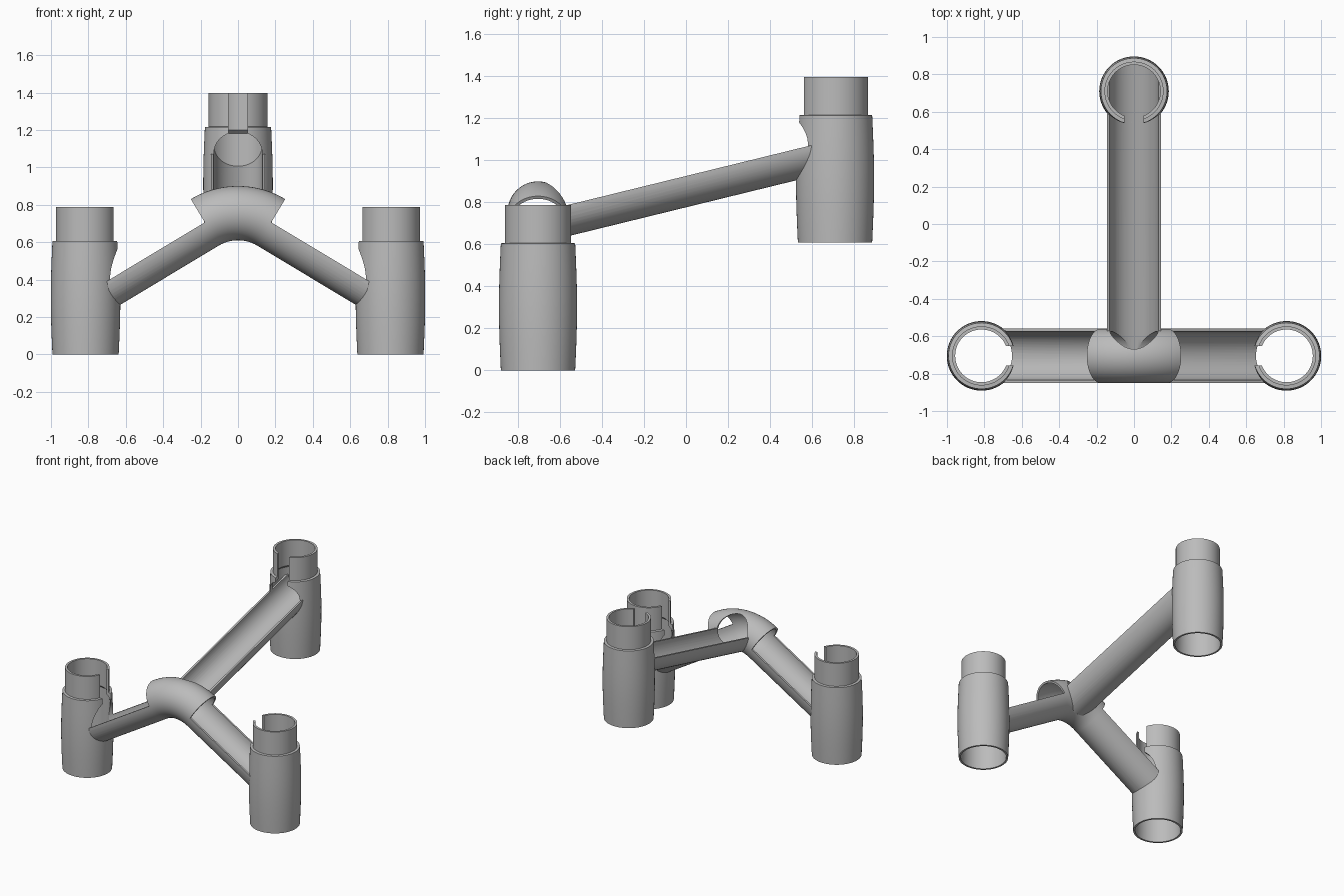
import bpy, bmesh, math
from mathutils import Vector

if "Cube" in bpy.data.objects:
    bpy.data.objects.remove(bpy.data.objects["Cube"])

OUTER, INNER = 0.145, 0.13          # channel radii
BORE = 0.163                        # lower socket bore
FRONT_Y, REAR_Y, SIDE_X = -0.705, 0.71, 0.815
BEND, BEND_R, BEND_Z = math.radians(31), 0.345, 0.41
REAR_SLOPE = 0.245

grey = bpy.data.materials.new("plain grey")
grey.use_nodes = True
COLOUR = (0.5, 0.5, 0.5, 1)
grey.diffuse_color = COLOUR
grey.node_tree.nodes["Principled BSDF"].inputs["Base Color"].default_value = COLOUR


def finish(name, bm):
    bmesh.ops.recalc_face_normals(bm, faces=bm.faces)
    mesh = bpy.data.meshes.new(name)
    bm.to_mesh(mesh)
    bm.free()
    mesh.materials.append(grey)
    ob = bpy.data.objects.new(name, mesh)
    bpy.context.collection.objects.link(ob)
    return ob


def arc(r, start, end, steps):
    return [(r * math.cos(start + (end - start) * i / steps),
             r * math.sin(start + (end - start) * i / steps)) for i in range(steps + 1)]


def disc(r):
    return arc(r, 0, math.tau, 48)[:-1]


def half_pipe():
    return arc(OUTER, math.pi, math.tau, 24) + arc(INNER, math.tau, math.pi, 24)


def sweep(name, profile, stations):
    """Carry a closed profile through (point, direction) stations."""
    bm = bmesh.new()
    rings = []
    for point, d in stations:
        d = Vector(d).normalized()
        side = d.cross(Vector((0, 0, 1))).normalized()
        up = side.cross(d)
        rings.append([bm.verts.new(Vector(point) + side * u + up * v) for u, v in profile])
    n = len(profile)
    for a, b in zip(rings, rings[1:]):
        for i in range(n):
            bm.faces.new((a[i], a[(i + 1) % n], b[(i + 1) % n], b[i]))
    bm.faces.new(rings[0])
    bm.faces.new(rings[-1])
    return finish(name, bm)


def straight(name, profile, p, q):
    p, q = Vector(p), Vector(q)
    return sweep(name, profile, [(p, q - p), (q, q - p)])


def lathe(name, profile, x, y, z):
    """Revolve a closed (radius, height) profile about a vertical axis."""
    bm = bmesh.new()
    steps = 64
    rings = [[bm.verts.new((x + r * math.cos(k * math.tau / steps),
                            y + r * math.sin(k * math.tau / steps), z + h))
              for r, h in profile] for k in range(steps)]
    n = len(profile)
    for k in range(steps):
        a, b = rings[k], rings[(k + 1) % steps]
        for i in range(n):
            bm.faces.new((a[i], a[(i + 1) % n], b[(i + 1) % n], b[i]))
    return finish(name, bm)


def post(r, x, y, z0, z1):
    bm = bmesh.new()
    bmesh.ops.create_cone(bm, cap_ends=True, segments=64, radius1=r, radius2=r, depth=z1 - z0)
    bmesh.ops.translate(bm, verts=bm.verts, vec=(x, y, (z0 + z1) / 2))
    return finish("cutter", bm)


def box(centre, size):
    bm = bmesh.new()
    bmesh.ops.create_cube(bm, size=1)
    bmesh.ops.scale(bm, verts=bm.verts, vec=size)
    bmesh.ops.translate(bm, verts=bm.verts, vec=centre)
    return finish("cutter", bm)


def cut(ob, cutter, operation='DIFFERENCE'):
    mod = ob.modifiers.new("cut", 'BOOLEAN')
    mod.operation, mod.solver, mod.object = operation, 'EXACT', cutter
    bpy.context.view_layer.objects.active = ob
    bpy.ops.object.modifier_apply(modifier=mod.name)
    bpy.data.objects.remove(cutter)


def socket(name, x, y, z, channel, slot_dir):
    """Barrel with a neck, opened where the channel joins it."""
    belly = [(0.177 + 0.009 * math.sin(math.pi * i / 12), 0.605 * i / 12) for i in range(13)]
    profile = belly + [(0.158, 0.607), (0.158, 0.787), (0.141, 0.787),
                       (0.141, 0.59), (BORE, 0.57), (BORE, 0)]
    ob = lathe(name, profile, x, y, z)
    cut(ob, straight("cutter", disc(INNER), *channel))
    dx, dy = slot_dir
    size = (0.2 if dx else 0.104, 0.2 if dy else 0.104, 0.4)
    cut(ob, box((x + dx * 0.15, y + dy * 0.15, z + 0.65), size))
    return ob


def rear_axis(y):
    return (0, y, 0.753 + REAR_SLOPE * (y - FRONT_Y))


def elbow(name, r, extra):
    """Bent pipe over the hub, with optional straight overshoot."""
    def station(t, along=0):
        d = Vector((math.cos(t), 0, -math.sin(t)))
        p = Vector((BEND_R * math.sin(t), FRONT_Y, BEND_Z + BEND_R * math.cos(t)))
        return p + d * along, d
    stations = [station(-BEND + 2 * BEND * i / 24) for i in range(25)]
    if extra:
        stations = [station(-BEND, -extra)] + stations + [station(BEND, extra)]
    return sweep(name, disc(r), stations)


# Hub hood
parts = []
hub = elbow("hub", OUTER, 0)
cut(hub, elbow("cutter", INNER, 0.1))
cut(hub, straight("cutter", disc(INNER), rear_axis(FRONT_Y), rear_axis(-0.3)))
parts.append(hub)

# Front arms and their sockets
for side, label in ((1, "left"), (-1, "right")):
    x0, z0 = BEND_R * math.sin(BEND), BEND_Z + BEND_R * math.cos(BEND)
    z1 = z0 - (SIDE_X - x0) * math.tan(BEND)
    start, end = (side * x0, FRONT_Y, z0), (side * SIDE_X, FRONT_Y, z1)
    arm = straight(label + "_trough", half_pipe(), start, end)
    cut(arm, post(BORE, side * SIDE_X, FRONT_Y, -0.1, 0.9))
    parts += [arm, socket(label + "_socket", side * SIDE_X, FRONT_Y, 0, (start, end), (-side, 0))]

# Rear trough, its socket and the sloping floor inside it
trough = straight("rear_trough", half_pipe(), rear_axis(-0.66), rear_axis(REAR_Y))
cut(trough, elbow("cutter", INNER, 0.1))
floor = straight("rear_socket_floor", half_pipe(), rear_axis(REAR_Y), rear_axis(0.95))
cut(floor, post(0.168, 0, REAR_Y, 0.5, 1.5), 'INTERSECT')
parts += [trough, floor,
          socket("rear_socket", 0, REAR_Y, 0.61, (rear_axis(0), rear_axis(REAR_Y)), (0, -1))]

# Smooth shading with crisp rims
for ob in bpy.context.view_layer.objects:
    ob.select_set(ob in parts)
bpy.context.view_layer.objects.active = hub
bpy.ops.object.shade_smooth_by_angle(angle=math.radians(30))
